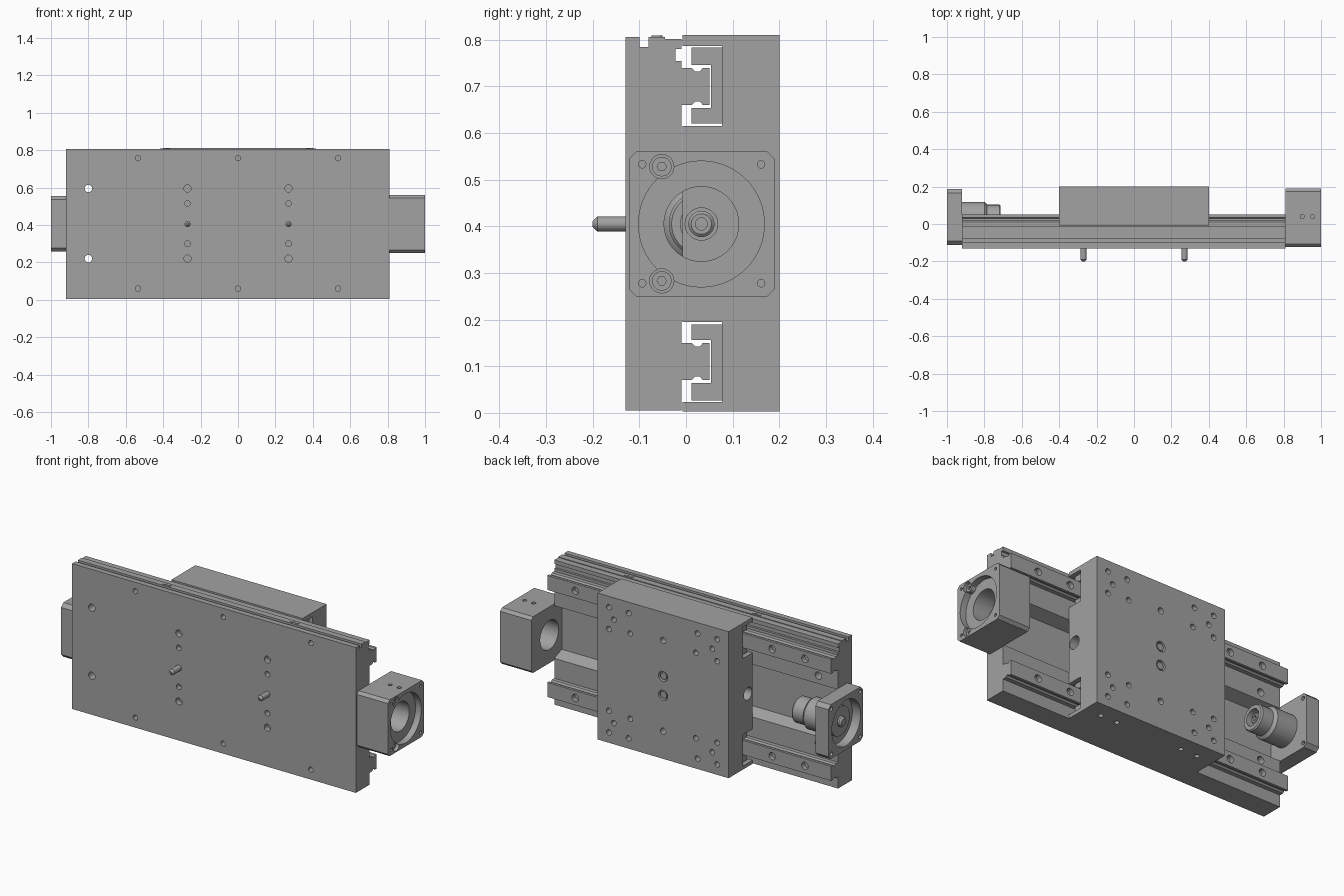
import bpy, bmesh, math

if "Cube" in bpy.data.objects:
    bpy.data.objects.remove(bpy.data.objects["Cube"])

metal = bpy.data.materials.new("machined_grey")
metal.use_nodes = True
GREY = (0.36, 0.36, 0.36, 1)
metal.diffuse_color = GREY
metal.node_tree.nodes["Principled BSDF"].inputs["Base Color"].default_value = GREY

AXIS_Y, AXIS_Z = 0.033, 0.405      # drive axis
MID = 0.405                        # mirror height


def finish(name, bm):
    bmesh.ops.recalc_face_normals(bm, faces=bm.faces)
    mesh = bpy.data.meshes.new(name)
    bm.to_mesh(mesh)
    bm.free()
    obj = bpy.data.objects.new(name, mesh)
    bpy.context.collection.objects.link(obj)
    mesh.materials.append(metal)
    return obj


def extrude_x(name, profile, x0, x1):
    """Extrude a (y, z) outline along x."""
    bm = bmesh.new()
    face = bm.faces.new([bm.verts.new((x0, y, z)) for y, z in profile])
    moved = bmesh.ops.extrude_face_region(bm, geom=[face])["geom"]
    verts = [v for v in moved if isinstance(v, bmesh.types.BMVert)]
    bmesh.ops.translate(bm, verts=verts, vec=(x1 - x0, 0, 0))
    return finish(name, bm)


def add_turned(bm, axis, centre, steps, n=32):
    """Solid of revolution; steps are (distance along axis, radius)."""
    rings = []
    for d, r in steps:
        ring = []
        for i in range(n):
            t = 2 * math.pi * i / n
            a, b = centre[0] + r * math.cos(t), centre[1] + r * math.sin(t)
            co = {"x": (d, a, b), "y": (a, d, b), "z": (a, b, d)}[axis]
            ring.append(bm.verts.new(co))
        rings.append(ring)
    for lo, hi in zip(rings, rings[1:]):
        for i in range(n):
            j = (i + 1) % n
            bm.faces.new((lo[i], lo[j], hi[j], hi[i]))
    bm.faces.new(rings[0])
    bm.faces.new(rings[-1])


def turned(name, bodies):
    bm = bmesh.new()
    for body in bodies:
        add_turned(bm, *body)
    return finish(name, bm)


def cut(obj, bodies):
    """Drill all the turned bodies out of obj."""
    cutter = turned("hole_cutter", bodies)
    cutter.hide_render = True
    mod = obj.modifiers.new("holes", "BOOLEAN")
    mod.operation, mod.solver, mod.object = "DIFFERENCE", "EXACT", cutter
    deps = bpy.context.evaluated_depsgraph_get()
    mesh = bpy.data.meshes.new_from_object(obj.evaluated_get(deps))
    obj.modifiers.clear()
    obj.data = mesh
    bpy.data.objects.remove(cutter)


def hole(axis, a, b, start, end, r, n=20):
    return (axis, (a, b), [(start, r), (end, r)], n)


def mirror_z(points):
    return [(y, 2 * MID - z) for y, z in points]


def octagon(y0, y1, z0, z1, c):
    return [(y0 + c, z0), (y1 - c, z0), (y1, z0 + c), (y1, z1 - c),
            (y1 - c, z1), (y0 + c, z1), (y0, z1 - c), (y0, z0 + c)]


# Base plate with a screw channel and a slotted upper edge
base = extrude_x("base_plate", [
    (-0.13, 0.005), (-0.01, 0.005), (-0.01, 0.26), (-0.075, 0.285),
    (-0.075, 0.525), (-0.01, 0.55), (-0.01, 0.755), (-0.022, 0.755),
    (-0.022, 0.78), (-0.01, 0.78), (-0.01, 0.802), (-0.045, 0.802),
    (-0.045, 0.806), (-0.08, 0.806), (-0.08, 0.785), (-0.1, 0.785),
    (-0.1, 0.806), (-0.13, 0.806)], -0.92, 0.81)
drill = [hole("y", -0.8, z, -0.2, 0.1, 0.02) for z in (0.22, 0.595)]
drill += [hole("y", s * 0.27, z, -0.2, -0.1, r) for s in (-1, 1)
          for z, r in ((0.22, 0.019), (0.3, 0.015), (0.515, 0.015), (0.595, 0.019))]
drill += [hole("y", x, z, -0.2, -0.1, 0.014) for x in (-0.535, 0, 0.535) for z in (0.06, 0.757)]
cut(base, drill)

# Locating pins
for side, x in (("right", -0.27), ("left", 0.27)):
    turned("locating_pin_" + side, [("y", (x, AXIS_Z), [
        (-0.2, 0.006), (-0.19, 0.016), (-0.12, 0.016)], 24)])

# Limit switch screws in the upper slot
turned("switch_screws", [("z", (s * 0.39 + d, -0.062), [(0.79, 0.012), (0.809, 0.012)], 16)
                         for s in (-1, 1) for d in (-0.014, 0.014)])

# Carriage with pockets for the bearing blocks
upper = [(-0.008, 0.615), (0.077, 0.615), (0.077, 0.787), (-0.008, 0.787)]
lower = mirror_z(upper)[::-1]
carriage = extrude_x("carriage", [(0.2, 0.003), (-0.008, 0.003)] + lower
                     + upper + [(-0.008, 0.81), (0.2, 0.81)], -0.4, 0.4)
drill = [("y", (s * x, MID + t * dz), [(0.15, 0.015), (0.3, 0.015)], 16)
         for s in (-1, 1) for t in (-1, 1)
         for x, dz in ((0.33, 0.345), (0.21, 0.345), (0.33, 0.225), (0.2, 0.235), (0.3, 0.285))]
drill += [hole("y", 0, MID + s * 0.25, 0.15, 0.3, 0.017) for s in (-1, 1)]
drill += [hole("y", 0, MID + s * 0.052, 0.18, 0.3, 0.028) for s in (-1, 1)]
drill += [hole("z", s * x, 0.11, -0.1, 0.04, 0.013) for s in (-1, 1) for x in (0.2, 0.3)]
drill += [hole("x", AXIS_Y, AXIS_Z, -0.5, 0.5, 0.035)]
cut(carriage, drill)
turned("carriage_screws", [("y", (0, MID + s * 0.052), [(0.17, 0.019), (0.196, 0.019)], 20)
                           for s in (-1, 1)])

# Rails and bearing blocks, mirrored about mid height
rail = [(-0.012, 0.66), (0.012, 0.66), (0.02, 0.668), (0.03, 0.668), (0.036, 0.66),
        (0.05, 0.66), (0.05, 0.74), (0.036, 0.74), (0.03, 0.732), (0.02, 0.732),
        (0.012, 0.74), (-0.012, 0.74)]
block = [(0.012, 0.62), (0.078, 0.62), (0.078, 0.783), (0.012, 0.783),
         (0.012, 0.746), (0.054, 0.746), (0.054, 0.654), (0.012, 0.654)]
for place, flip in (("upper", False), ("lower", True)):
    obj = extrude_x(place + "_rail", mirror_z(rail) if flip else rail, -0.92, 0.81)
    z = 2 * MID - 0.7 if flip else 0.7
    cut(obj, [hole("y", -0.76 + 0.2 * i, z, 0.025, 0.1, 0.02) for i in range(8)])
    extrude_x(place + "_bearing_block", mirror_z(block) if flip else block, -0.38, 0.38)

# Motor bracket with stepped bore
bracket = extrude_x("motor_bracket", octagon(-0.122, 0.19, 0.25, 0.56, 0.015), 0.81, 1)
corners = [(y, z) for y in (-0.094, 0.161) for z in (0.278, 0.533)]
bolts = [(-0.052, 0.283), (-0.052, 0.528)]
drill = [("x", (AXIS_Y, AXIS_Z), [(0.7, 0.08), (0.965, 0.08), (0.965, 0.135), (1.1, 0.135)], 64)]
drill += [hole("x", y, z, 0.95, 1.1, 0.008) for y, z in corners]
drill += [hole("z", x, 0.04, 0.54, 0.7, 0.011) for x in (0.9, 0.955)]
cut(bracket, drill)
cut(bracket, [hole("x", y, z, 0.94, 1.1, 0.026) for y, z in bolts])
sockets = turned("bracket_bolts", [hole("x", y, z, 0.93, 0.985, 0.021, 24) for y, z in bolts])
cut(sockets, [hole("x", y, z, 0.965, 1.1, 0.01, 6) for y, z in bolts])

# Bearing flange at the far end
flange = extrude_x("bearing_flange", octagon(-0.112, 0.187, 0.257, 0.556, 0.02), -1, -0.92)
cut(flange, [("x", (AXIS_Y, AXIS_Z), [(-1.1, 0.125), (-0.95, 0.125)], 64)]
    + [hole("x", y, z, -1.1, -0.8, 0.011) for y, z in
       ((-0.088, 0.283), (-0.088, 0.53), (0.162, 0.283), (0.162, 0.53))])

# Bearing housing, hollow, with the shaft end inside
housing = turned("bearing_housing", [("x", (AXIS_Y, AXIS_Z), [
    (-0.965, 0.08), (-0.93, 0.08), (-0.93, 0.085), (-0.8, 0.085), (-0.79, 0.078),
    (-0.785, 0.07), (-0.72, 0.07), (-0.713, 0.064)], 48)])
cut(housing, [("x", (AXIS_Y, AXIS_Z), [(-0.76, 0.045), (-0.6, 0.045)], 40)])
shaft = turned("shaft_end", [("x", (AXIS_Y, AXIS_Z), [
    (-0.985, 0.02), (-0.975, 0.028), (-0.73, 0.028), (-0.725, 0.022)], 32)])
cut(shaft, [hole("x", AXIS_Y, AXIS_Z, -0.75, -0.6, 0.013)])

# Smooth the round surfaces, keep machined edges crisp
for obj in bpy.context.collection.objects:
    if obj.type == "MESH" and metal.name in obj.data.materials:
        bpy.ops.object.select_all(action="DESELECT")
        obj.select_set(True)
        bpy.context.view_layer.objects.active = obj
        bpy.ops.object.shade_smooth_by_angle(angle=math.radians(30))
